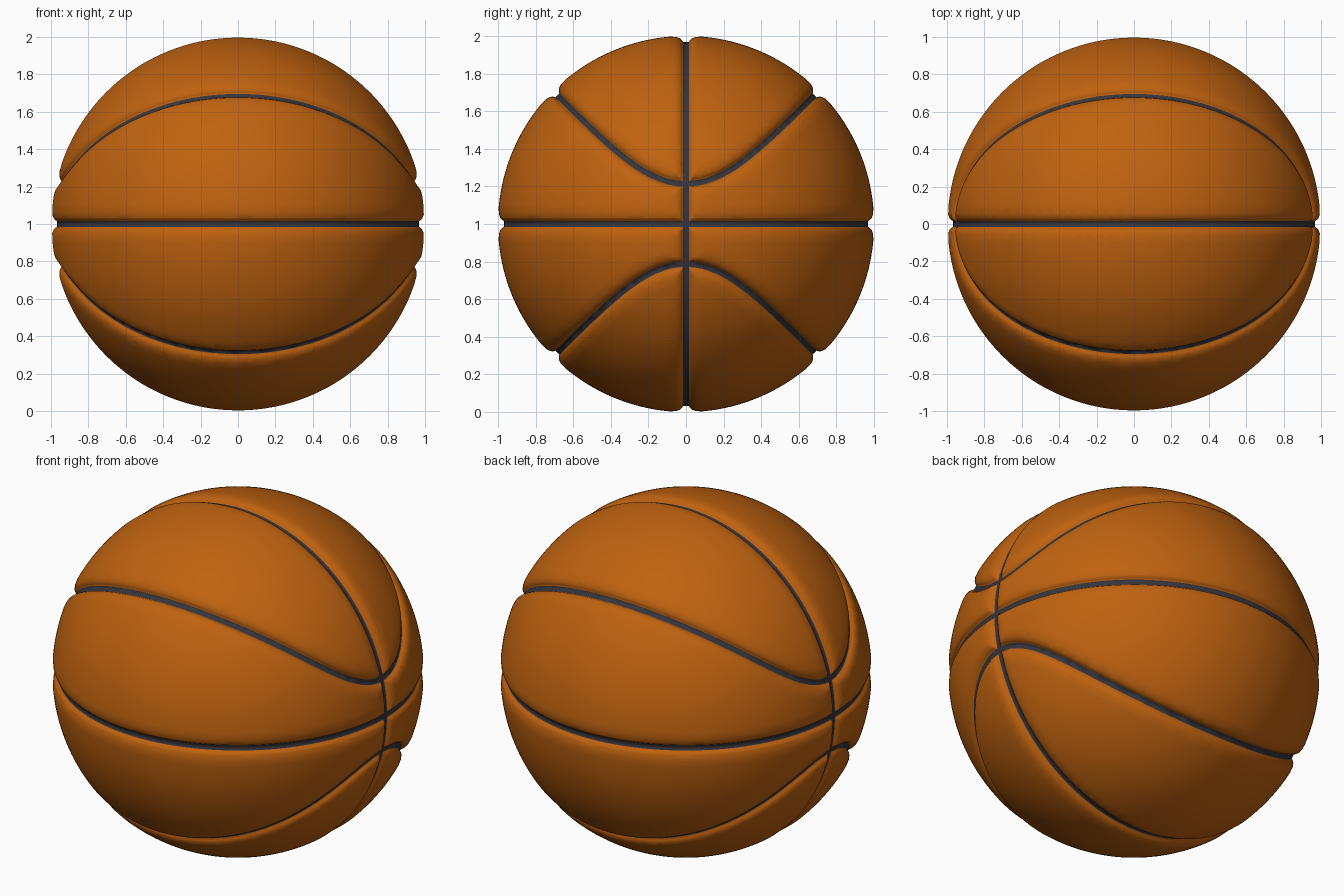
import bpy, bmesh, math
from mathutils import Vector

if "Cube" in bpy.data.objects:
    bpy.data.objects.remove(bpy.data.objects["Cube"])

# groove cross-section: (distance from seam centre, radius)
PROFILE = [(0.016, 0.968), (0.021, 0.978), (0.032, 0.988), (0.052, 0.996), (0.085, 1.0)]


# signed distance fields of the seams on the unit sphere
def level_seam(p):
    return p.z


def upright_seam(p):
    return p.y


def curved_seam(p):
    e = 0.0484 * math.exp(-8.5 * p.y * p.y)
    g = p.z * p.z - p.y * p.y - e
    grad = Vector((0, -2 * p.y + 17 * p.y * e, 2 * p.z))
    grad -= p * grad.dot(p)
    return g / max(grad.length, 0.1)


SEAMS = (level_seam, upright_seam, curved_seam)


def cut(bm, field, level, eps=0.0012):
    """Insert an edge loop where field == level."""
    val = {v: field(v.co.normalized()) - level for v in bm.verts}
    on = {v for v, f in val.items() if abs(f) < eps}
    for e in list(bm.edges):
        a, b = e.verts
        if a in on or b in on or val[a] * val[b] > 0:
            continue
        _, v = bmesh.utils.edge_split(e, a, val[a] / (val[a] - val[b]))
        on.add(v)
    for f in {f for v in on for f in v.link_faces}:
        hits = [v for v in f.verts if v in on]
        if len(hits) == 2 and not any(hits[1] in e.verts for e in hits[0].link_edges):
            bmesh.utils.face_split(f, hits[0], hits[1])


def seam_distance(p):
    return min(abs(s(p)) for s in SEAMS)


def radius(d):
    if d <= PROFILE[0][0]:
        return PROFILE[0][1]
    for (d0, r0), (d1, r1) in zip(PROFILE, PROFILE[1:]):
        if d <= d1:
            return r0 + (r1 - r0) * (d - d0) / (d1 - d0)
    return 1.0


def material(name, rgb):
    m = bpy.data.materials.new(name)
    m.diffuse_color = (*rgb, 1)
    m.use_nodes = True
    m.node_tree.nodes["Principled BSDF"].inputs["Base Color"].default_value = m.diffuse_color
    return m


# ball: fine sphere cut along the groove edges
bm = bmesh.new()
bmesh.ops.create_icosphere(bm, subdivisions=6, radius=1)
for seam in SEAMS:
    for d, _ in PROFILE:
        cut(bm, seam, d)
        cut(bm, seam, -d)
bmesh.ops.triangulate(bm, faces=[f for f in bm.faces if len(f.verts) > 4])

# dark seam strips, then press the grooves in
for f in bm.faces:
    f.material_index = int(seam_distance(f.calc_center_median().normalized()) < PROFILE[0][0])
    f.smooth = True
for v in bm.verts:
    p = v.co.normalized()
    v.co = p * radius(seam_distance(p)) + Vector((0, 0, 1))

mesh = bpy.data.meshes.new("ball")
bm.to_mesh(mesh)
bm.free()
mesh.materials.append(material("orange_rubber", (0.52, 0.122, 0.005)))
mesh.materials.append(material("dark_seam", (0.035, 0.035, 0.045)))
ball = bpy.data.objects.new("ball", mesh)
bpy.context.collection.objects.link(ball)
